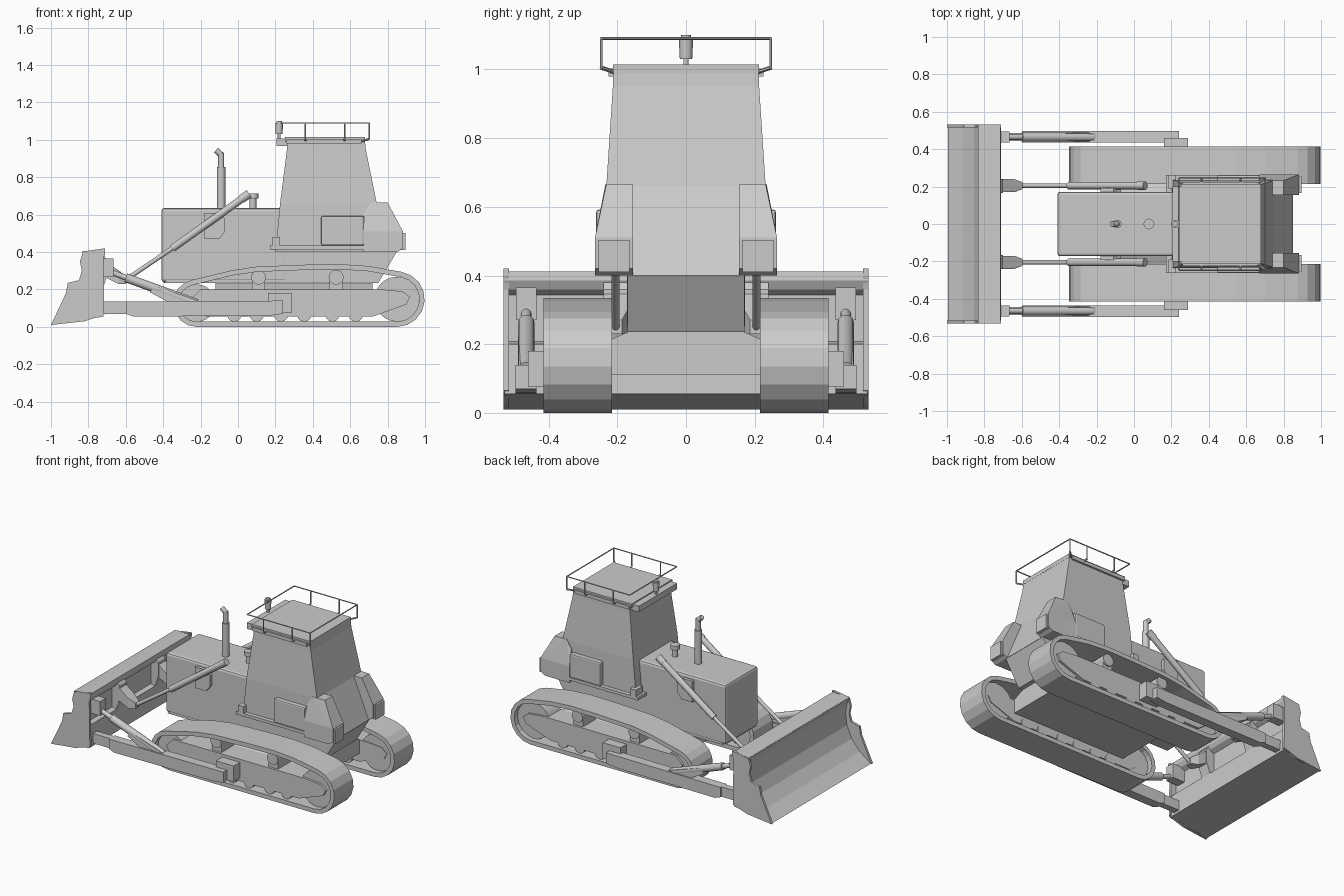
import bpy, bmesh, math
from mathutils import Vector


def finish(name, bm, smooth=False):
    bmesh.ops.recalc_face_normals(bm, faces=bm.faces)
    me = bpy.data.meshes.new(name)
    bm.to_mesh(me)
    bm.free()
    ob = bpy.data.objects.new(name, me)
    bpy.context.collection.objects.link(ob)
    if smooth:
        bpy.ops.object.select_all(action='DESELECT')
        ob.select_set(True)
        bpy.context.view_layer.objects.active = ob
        bpy.ops.object.shade_smooth_by_angle(angle=math.radians(35))
    return ob


def prism(name, prof, y0, y1):
    """Extrude an (x, z) profile from y0 to y1."""
    bm = bmesh.new()
    a = [bm.verts.new((x, y0, z)) for x, z in prof]
    b = [bm.verts.new((x, y1, z)) for x, z in prof]
    n = len(prof)
    bm.faces.new(a)
    bm.faces.new(b)
    for i in range(n):
        j = (i + 1) % n
        bm.faces.new((a[i], a[j], b[j], b[i]))
    return finish(name, bm)


def box(name, x0, x1, y0, y1, z0, z1, bevel=0):
    ob = prism(name, [(x0, z0), (x1, z0), (x1, z1), (x0, z1)], y0, y1)
    if bevel:
        m = ob.modifiers.new('bevel', 'BEVEL')
        m.width, m.segments = bevel, 2
    return ob


def loft(name, rings):
    """Stack of rectangles: (z, x0, x1, half_width)."""
    bm = bmesh.new()
    vs = [[bm.verts.new(p) for p in ((a, -w, z), (b, -w, z), (b, w, z), (a, w, z))]
          for z, a, b, w in rings]
    bm.faces.new(vs[0])
    bm.faces.new(vs[-1])
    for lo, hi in zip(vs, vs[1:]):
        for i in range(4):
            j = (i + 1) % 4
            bm.faces.new((lo[i], lo[j], hi[j], hi[i]))
    return finish(name, bm)


def hull(name, pts):
    bm = bmesh.new()
    for p in pts:
        bm.verts.new(p)
    bmesh.ops.convex_hull(bm, input=bm.verts)
    bmesh.ops.dissolve_limit(bm, angle_limit=0.02, verts=bm.verts, edges=bm.edges)
    return finish(name, bm)


def rod(name, p, q, r, n=12, r2=None):
    p, q = Vector(p), Vector(q)
    d = q - p
    bm = bmesh.new()
    bmesh.ops.create_cone(bm, cap_ends=True, segments=n, radius1=r,
                          radius2=r if r2 is None else r2, depth=d.length)
    bm.transform(d.to_track_quat('Z', 'Y').to_matrix().to_4x4())
    bmesh.ops.translate(bm, vec=(p + q) / 2, verts=bm.verts)
    return finish(name, bm, True)


def track_outline(t):
    pts = []
    for cx, r, a0, a1 in ((-0.22, 0.127, 100, 270), (0.85, 0.148, -90, 80)):
        for i in range(9):
            a = math.radians(a0 + (a1 - a0) * i / 8)
            pts.append((cx + (r - t) * math.cos(a), r + (r - t) * math.sin(a)))
    top = [(0.7, 0.325), (0.55, 0.335), (0.35, 0.332), (0.1, 0.322), (-0.03, 0.303)]
    return pts + [(x, z - t) for x, z in top]


def track(name, y0, y1, t):
    bm = bmesh.new()
    loops = [[bm.verts.new((x, y, z)) for x, z in track_outline(d)]
             for d, y in ((0, y0), (0, y1), (t, y1), (t, y0))]
    n = len(loops[0])
    for k in range(4):
        a, b = loops[k], loops[(k + 1) % 4]
        for i in range(n):
            j = (i + 1) % n
            bm.faces.new((a[i], a[j], b[j], b[i]))
    return finish(name, bm)


# Engine hood, chassis with sloped rear, belly joining the tracks
box('hood', -0.41, 0.26, -0.172, 0.172, 0.24, 0.635, 0.015)
prism('chassis', [(-0.40, 0.235), (0.75, 0.235), (0.848, 0.40), (0.83, 0.43), (-0.1, 0.43)], -0.17, 0.17)
loft('belly', [(0.11, -0.12, 0.72, 0.25), (0.20, -0.12, 0.72, 0.25), (0.235, -0.12, 0.72, 0.17)])
box('platform', 0.17, 0.82, -0.262, 0.262, 0.415, 0.435)

# Cab and roof
loft('cab', [(0.40, 0.20, 0.85, 0.235), (0.66, 0.225, 0.742, 0.232),
             (0.95, 0.262, 0.683, 0.213), (1.0, 0.262, 0.678, 0.211)])
box('roof', 0.25, 0.68, -0.213, 0.213, 0.99, 1.015)
box('roof_front_bar', 0.205, 0.262, -0.2, 0.2, 0.968, 1.008)

# Roof beacon
rod('beacon_stem', (0.22, 0, 0.99), (0.22, 0, 1.04), 0.008)
rod('beacon', (0.22, 0, 1.03), (0.22, 0, 1.09), 0.018, 12, 0.021)
rod('beacon_cap', (0.22, 0, 1.09), (0.22, 0, 1.1), 0.014)

# Roof rail
corners = [(0.24, -0.247, 1.09), (0.702, -0.247, 1.09), (0.702, 0.247, 1.09), (0.24, 0.247, 1.09)]
for i in range(4):
    rod('roof_rail', corners[i], corners[(i + 1) % 4], 0.004, 6)

# Exhaust stack and air intake
rod('exhaust', (-0.09, 0, 0.62), (-0.09, 0, 0.855), 0.023)
rod('exhaust_pipe', (-0.09, 0, 0.85), (-0.09, 0, 0.93), 0.016)
rod('exhaust_tip', (-0.088, 0, 0.918), (-0.118, 0, 0.945), 0.016)
rod('intake_stem', (0.08, 0, 0.62), (0.08, 0, 0.69), 0.018)
rod('intake_cap', (0.08, 0, 0.685), (0.08, 0, 0.712), 0.029)

# Blade: curved plate with recessed back, top and bottom beams
front = [(-0.995, 0.012), (-0.915, 0.07), (-0.855, 0.14), (-0.82, 0.22),
         (-0.81, 0.30), (-0.82, 0.36), (-0.835, 0.402)]
prism('blade_plate', front + [(-0.78, 0.40), (-0.755, 0.36), (-0.755, 0.19), (-0.82, 0.06)], -0.529, 0.529)
prism('blade_top_beam', [(-0.815, 0.365), (-0.83, 0.404), (-0.78, 0.41), (-0.715, 0.412),
      (-0.712, 0.385), (-0.725, 0.36), (-0.76, 0.34)], -0.528, 0.528)
prism('blade_bottom_beam', [(-0.994, 0.01), (-0.72, 0.055), (-0.725, 0.20), (-0.80, 0.22),
      (-0.84, 0.14), (-0.91, 0.06)], -0.528, 0.528)

for s in (1, -1):
    # Blade end plates and back brackets
    prism('blade_end_plate', [(-1, 0.01), (-0.82, 0.03), (-0.715, 0.065), (-0.72, 0.36), (-0.71, 0.40),
          (-0.71, 0.42), (-0.78, 0.41), (-0.83, 0.40), (-0.845, 0.35), (-0.835, 0.30),
          (-0.85, 0.25), (-0.91, 0.235), (-0.92, 0.18)], s * 0.515, s * 0.531)
    prism('blade_bracket', [(-0.78, 0.20), (-0.725, 0.20), (-0.70, 0.27), (-0.70, 0.36),
          (-0.72, 0.385), (-0.78, 0.37)], s * 0.165, s * 0.24)

    # Lift cylinder with blade bracket and hood mount
    hull('lift_bracket', [(x, s * y, z) for x, h, z0, z1 in
         ((-0.72, 0.035, 0.27, 0.36), (-0.64, 0.035, 0.23, 0.30), (-0.595, 0.018, 0.23, 0.27))
         for y in (0.205 - h, 0.205 + h) for z in (z0, z1)])
    rod('lift_rod', (-0.61, s * 0.205, 0.245), (-0.30, s * 0.205, 0.455), 0.012)
    rod('lift_barrel', (-0.35, s * 0.205, 0.42), (0.05, s * 0.205, 0.705), 0.02)
    rod('lift_barrel_cap', (0.02, s * 0.205, 0.684), (0.06, s * 0.205, 0.712), 0.023)
    prism('lift_mount', [(-0.18, 0.47), (-0.10, 0.47), (-0.07, 0.51), (-0.07, 0.58),
          (-0.11, 0.61), (-0.18, 0.61)], s * 0.16, s * 0.192)

    # Push arm with rear joint and strut seat
    prism('push_arm', [(-0.60, 0.07), (-0.56, 0.055), (0.17, 0.06), (0.24, 0.07), (0.24, 0.14),
          (-0.60, 0.135)], s * 0.435, s * 0.497)
    prism('strut_seat', [(-0.37, 0.13), (-0.20, 0.135), (-0.45, 0.22), (-0.47, 0.185)], s * 0.445, s * 0.487)
    box('push_arm_joint', 0.16, 0.29, s * 0.39, s * 0.46, 0.075, 0.18)
    box('push_arm_pin', -0.73, -0.59, s * 0.445, s * 0.487, 0.07, 0.135)
    # Tilt strut
    box('tilt_bracket', -0.76, -0.665, s * 0.435, s * 0.495, 0.27, 0.365)
    rod('tilt_rod', (-0.70, s * 0.465, 0.30), (-0.55, s * 0.465, 0.245), 0.015)
    rod('tilt_barrel', (-0.60, s * 0.465, 0.263), (-0.22, s * 0.465, 0.125), 0.024)

    # Track belt, frame, wheels and rollers
    track('track_belt', s * 0.215, s * 0.415, 0.028)
    prism('track_frame', [(-0.22, 0.09), (-0.17, 0.055), (0.72, 0.055), (0.90, 0.12), (0.92, 0.16),
          (0.88, 0.19), (0.77, 0.20), (-0.20, 0.20), (-0.25, 0.15)], s * 0.245, s * 0.395)
    for x, z, r in ((-0.22, 0.127, 0.1), (0.85, 0.148, 0.12)):
        rod('track_wheel', (x, s * 0.25, z), (x, s * 0.38, z), r, 24)
    for x in (-0.02, 0.10, 0.23, 0.355, 0.505, 0.63):
        rod('track_roller', (x, s * 0.24, 0.065), (x, s * 0.395, 0.065), 0.038)
    for x in (0.11, 0.525):
        rod('carrier_roller', (x, s * 0.24, 0.265), (x, s * 0.39, 0.265), 0.04)
        box('roller_stand', x - 0.035, x + 0.035, s * 0.25, s * 0.38, 0.19, 0.265)

    # Rear fender tank with lamp, side tool box
    hull('fender', [(x, s * y, z) for x, z, yo in
         ((0.67, 0.40, 0.265), (0.67, 0.51, 0.265), (0.675, 0.61, 0.237), (0.71, 0.665, 0.235),
          (0.80, 0.665, 0.232), (0.84, 0.59, 0.237), (0.882, 0.51, 0.265), (0.882, 0.42, 0.265),
          (0.85, 0.40, 0.265)) for y in (0.155, yo)])
    box('rear_lamp', 0.87, 0.895, s * 0.165, s * 0.255, 0.41, 0.503)
    box('tool_box', 0.445, 0.672, s * 0.2, s * 0.262, 0.435, 0.592, 0.008)
    box('cab_step', 0.185, 0.225, s * 0.19, s * 0.262, 0.43, 0.48)

    # Roof side strip and rail posts
    box('roof_strip', 0.26, 0.66, s * 0.205, s * 0.225, 0.98, 1.003)
    for x in (0.36, 0.57, 0.702):
        rod('rail_post', (x, s * 0.247, 1.09), (x, s * 0.247, 1.003), 0.004, 6)
        rod('rail_elbow', (x, s * 0.247, 1.005), (min(x, 0.66), s * 0.21, 0.993), 0.006, 6)
